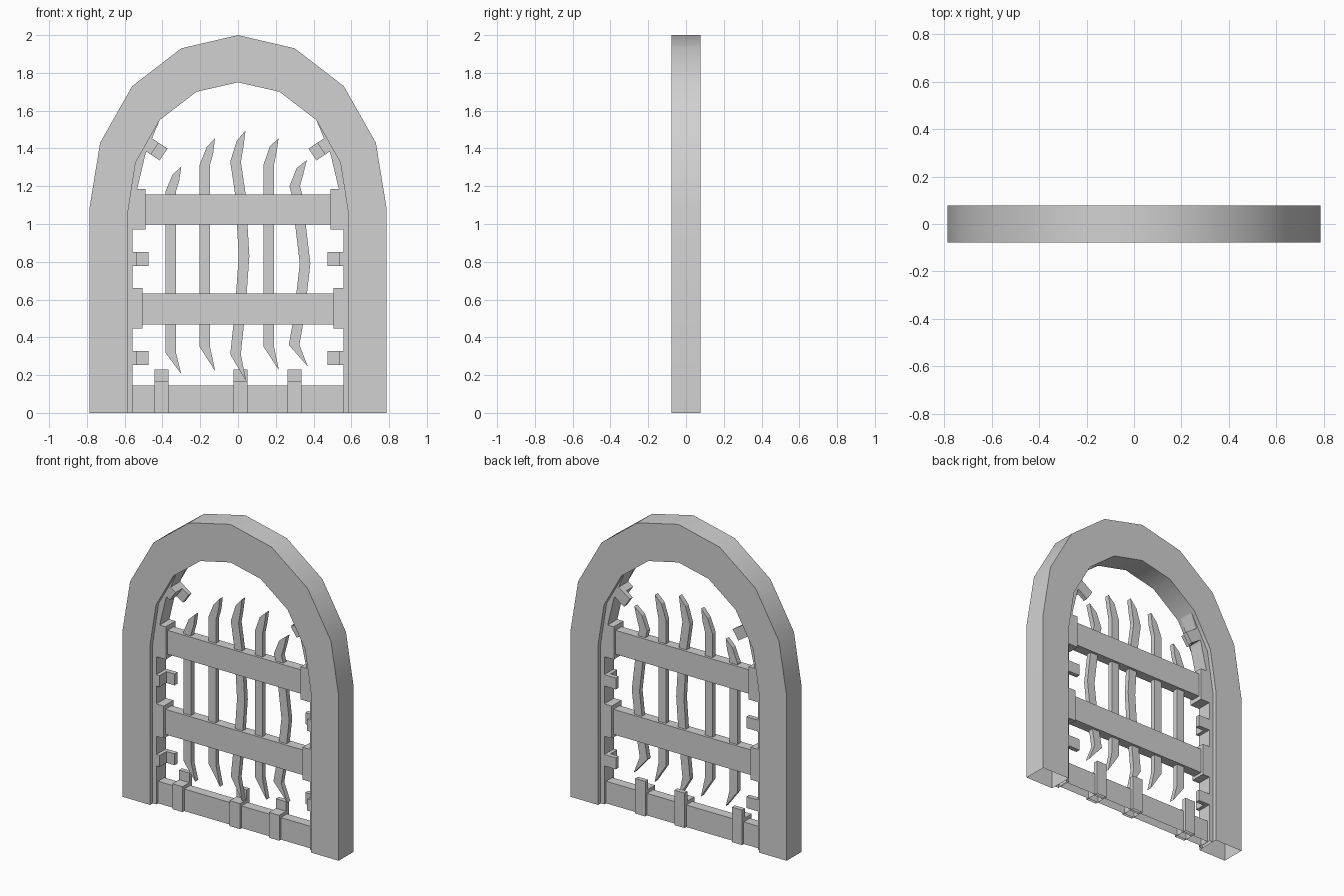
import bpy, bmesh, math
from mathutils import Matrix, Vector

old = bpy.data.objects.get("Cube")
if old:
    bpy.data.objects.remove(old, do_unlink=True)

stone = bpy.data.materials.new("plain_grey")
stone.use_nodes = True
GREY = (0.64, 0.64, 0.64, 1)
stone.diffuse_color = GREY
stone.node_tree.nodes["Principled BSDF"].inputs["Base Color"].default_value = GREY


def finish(name, bm, open_base=False, smooth=False):
    bmesh.ops.recalc_face_normals(bm, faces=bm.faces)
    if open_base:
        base = [f for f in bm.faces if all(v.co.z < 0.001 for v in f.verts)]
        bmesh.ops.delete(bm, geom=base, context='FACES')
    mesh = bpy.data.meshes.new(name)
    bm.to_mesh(mesh)
    bm.free()
    mesh.materials.append(stone)
    obj = bpy.data.objects.new(name, mesh)
    bpy.context.collection.objects.link(obj)
    if smooth:
        bpy.ops.object.select_all(action='DESELECT')
        obj.select_set(True)
        bpy.context.view_layer.objects.active = obj
        bpy.ops.object.shade_smooth_by_angle(angle=math.radians(35))
    return obj


def plate(name, outline, half, **style):
    """Extrude an (x, z) outline to a slab centred on y = 0."""
    bm = bmesh.new()
    face = bm.faces.new([bm.verts.new((x, -half, z)) for x, z in outline])
    out = bmesh.ops.extrude_face_region(bm, geom=[face])
    moved = [v for v in out["geom"] if isinstance(v, bmesh.types.BMVert)]
    bmesh.ops.translate(bm, verts=moved, vec=(0, 2 * half, 0))
    return finish(name, bm, **style)


def add_box(bm, x, y, z, matrix=Matrix()):
    size = [b - a for a, b in (x, y, z)]
    mid = Vector([(a + b) / 2 for a, b in (x, y, z)])
    bmesh.ops.create_cube(bm, size=1, matrix=matrix @ Matrix.Translation(mid) @ Matrix.Diagonal((*size, 1)))


def box(name, x, y, z, **style):
    bm = bmesh.new()
    add_box(bm, x, y, z)
    return finish(name, bm, **style)


def clip(name, origin, angle, short, tall, width, **style):
    """Short block in front with a taller plate behind, turned about y."""
    bm = bmesh.new()
    turn = Matrix.Translation((origin[0], 0, origin[1])) @ Matrix.Rotation(math.radians(angle), 4, 'Y')
    half = width / 2
    add_box(bm, (-half, half), (-0.05, 0.02), (0, short), turn)
    add_box(bm, (-half, half), (0.02, 0.05), (0, tall), turn)
    return finish(name, bm, **style)


def rod(name, top, neck, centres, bottom):
    """Flat bar with a hooked point at either end."""
    half = 0.028
    left = [(neck[0] - 0.02, neck[1] + 0.015)] + [(x - half, z) for x, z in centres]
    right = [(neck[0] + 0.016, neck[1] - 0.015)] + [(x + half, z) for x, z in centres]
    return plate(name, [top] + left + [bottom] + right[::-1], 0.016)


# Arched surround
outer = [(0.787, 0), (0.787, 1.08), (0.73, 1.43), (0.56, 1.73), (0.30, 1.93)]
inner = [(0.585, 0), (0.585, 1.05), (0.542, 1.325), (0.415, 1.55), (0.22, 1.70)]


def flip(points):
    return [(-x, z) for x, z in points]


plate("arch", outer + [(0, 2)] + flip(outer)[::-1]
      + flip(inner) + [(0, 1.75)] + inner[::-1], 0.078, open_base=True, smooth=True)

# Thin inner rim, side clips and bar end brackets on both sides
rim = [(0.558, 0), (0.558, 1.03), (0.535, 1.18), (0.49, 1.37)]
for side, word in ((1, "left"), (-1, "right")):
    shape = inner[:4] + rim[::-1]
    plate(word + "_rim", [(side * x, z) for x, z in shape], 0.05, open_base=True)
    for height, label in ((0.29, "lower"), (0.815, "middle")):
        clip(f"{word}_{label}_clip", (side * 0.575, height), -90 * side, 0.04, 0.10, 0.075)
    clip(word + "_upper_clip", (side * 0.49, 1.432), -124 * side, 0.06, 0.115, 0.075)
    for low, high, end, label in ((0.97, 1.185, 0.49, "upper"), (0.447, 0.66, 0.505, "lower")):
        box(f"{word}_{label}_bracket", sorted((side * end, side * 0.575)), (-0.05, 0.05), (low, high))

# Horizontal bars
box("upper_crossbar", (-0.50, 0.50), (-0.032, 0.032), (0.998, 1.155))
box("lower_crossbar", (-0.51, 0.51), (-0.032, 0.032), (0.467, 0.632))
box("bottom_beam", (-0.565, 0.565), (-0.032, 0.032), (0, 0.145), open_base=True)

# Clips wrapped around the bottom beam
for i, x in enumerate((-0.405, 0.012, 0.298)):
    clip(f"beam_clip_{i + 1}", (x, 0), 0, 0.167, 0.23, 0.074, open_base=True)

# Broken upright bars
rod("upright_1", (-0.30, 1.305), (-0.327, 1.245), [(-0.357, 1.17), (-0.357, 0.32)], (-0.30, 0.205))
rod("upright_2", (-0.122, 1.455), (-0.147, 1.39), [(-0.177, 1.31), (-0.177, 0.353)], (-0.12, 0.22))
rod("upright_3", (0.04, 1.495), (0.013, 1.425),
    [(-0.013, 1.33), (0.013, 1.155), (0.032, 0.83), (0.012, 0.55), (-0.013, 0.31)], (0.043, 0.168))
rod("upright_4", (0.215, 1.455), (0.188, 1.395), [(0.162, 1.31), (0.162, 0.353)], (0.217, 0.225))
rod("upright_5", (0.365, 1.34), (0.33, 1.28),
    [(0.30, 1.20), (0.312, 1.155), (0.355, 0.79), (0.322, 0.50), (0.297, 0.36)], (0.37, 0.245))
